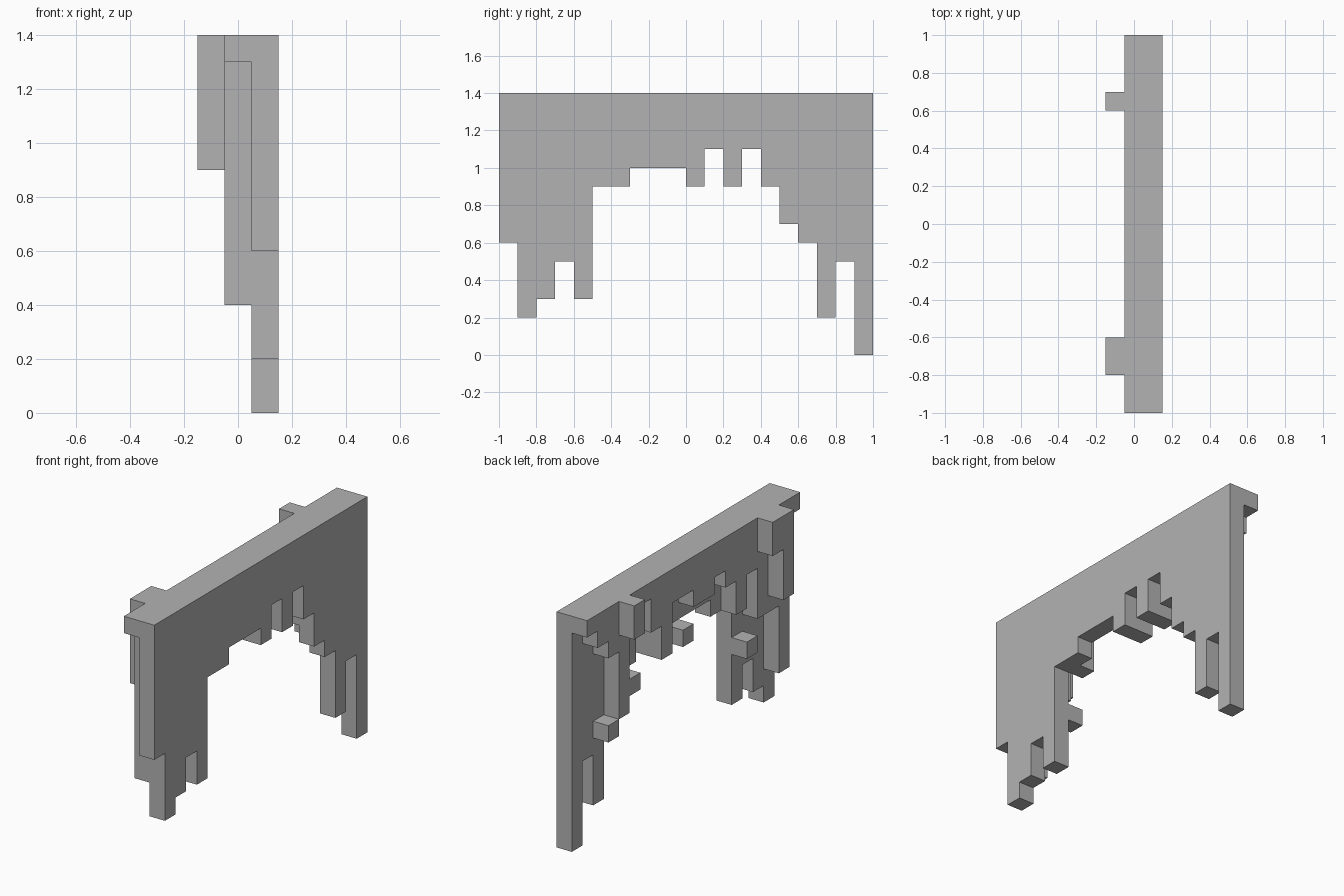
import bpy
import bmesh

cube = bpy.data.objects.get("Cube")
if cube:
    bpy.data.objects.remove(cube, do_unlink=True)

U = 0.1      # width of one block
TOP = 1.4    # height of the flat upper edge

grey = bpy.data.materials.new("plain_grey")
grey.use_nodes = True
colour = (0.45, 0.45, 0.45, 1)
grey.diffuse_color = colour
grey.node_tree.nodes["Principled BSDF"].inputs["Base Color"].default_value = colour


def hanging_layer(name, x, start, drops, top=0):
    """One block thick sheet with a stepped lower edge, running from back to front.
    x is its right face, start the first block from the back, drops the depth of each column."""
    y_at = lambda j: 1 - (start + j) * U
    profile = [(y_at(0), TOP - top * U)]
    for j, drop in enumerate(drops):
        z = TOP - drop * U
        if j and drops[j - 1] == drop:
            profile.pop()               # merge equal neighbours into one step
        else:
            profile.append((y_at(j), z))
        profile.append((y_at(j + 1), z))
    profile.append((y_at(len(drops)), TOP - top * U))

    bm = bmesh.new()
    face = bm.faces.new([bm.verts.new((x, y, z)) for y, z in profile])
    solid = bmesh.ops.extrude_face_region(bm, geom=[face])
    moved = [v for v in solid["geom"] if isinstance(v, bmesh.types.BMVert)]
    bmesh.ops.translate(bm, verts=moved, vec=(U, 0, 0))
    bmesh.ops.recalc_face_normals(bm, faces=bm.faces)
    mesh = bpy.data.meshes.new(name)
    bm.to_mesh(mesh)
    bm.free()
    mesh.materials.append(grey)
    obj = bpy.data.objects.new(name, mesh)
    bpy.context.collection.objects.link(obj)


# Long outer sheet forming the arch
hanging_layer("outer_curtain", 0.05, 0,
              [14, 9, 12, 8, 7, 5, 3, 5, 3, 5, 4, 4, 4, 5, 5, 11, 9, 11, 12, 8])

# Shorter sheet behind it
hanging_layer("inner_curtain", -0.05, 0,
              [1, 2, 3, 7, 2, 1, 3, 5, 2, 2, 3, 3, 2, 3, 5, 3, 6, 6, 10, 1])

# Tufts on the inner side
hanging_layer("back_tuft", -0.15, 3, [2])
hanging_layer("front_tuft", -0.15, 16, [2, 5])

# Single blocks on the inner side, below the inner sheet
for place, column, top in (("back", 2, 7), ("upper_back", 4, 5),
                           ("middle", 9, 4), ("front", 15, 7)):
    hanging_layer(place + "_block", -0.05, column, [top + 1], top)
